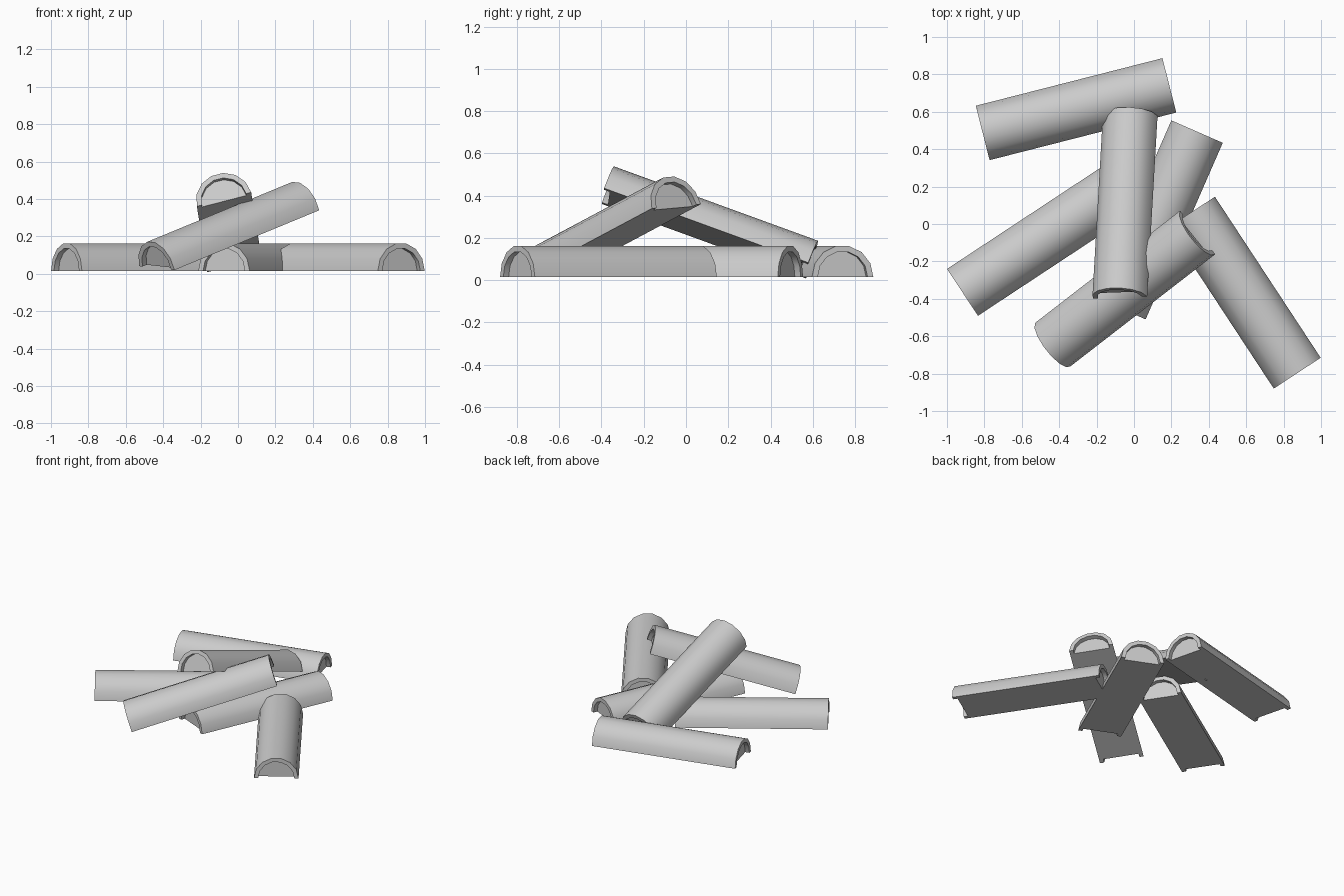
import bpy, bmesh, math
from mathutils import Vector, Matrix

cube = bpy.data.objects.get("Cube")
if cube:
    bpy.data.objects.remove(cube, do_unlink=True)

# One plain grey for every piece
grey = bpy.data.materials.new("plain_grey")
grey.use_nodes = True
grey.diffuse_color = (0.6, 0.6, 0.6, 1)
grey.node_tree.nodes["Principled BSDF"].inputs["Base Color"].default_value = (0.6, 0.6, 0.6, 1)

HALF = 0.515      # half the length of a piece
OUTER = 0.15      # radius of the arch
INNER = 0.122     # radius of the recessed end
RECESS = 0.03     # depth of the recessed end
SIDES = 7         # facets over the arch


def arch(bm, x, radius):
    """Half ring of vertices at x, standing on local z = 0."""
    angles = [math.pi * i / SIDES for i in range(SIDES + 1)]
    return [bm.verts.new((x, radius * math.cos(a), radius * math.sin(a))) for a in angles]


def half_log(name, centre, along, side):
    """Half-round piece with recessed ends; along and side give its pose."""
    bm = bmesh.new()
    stations = [(RECESS - HALF, INNER), (-HALF, INNER), (-HALF, OUTER),
                (HALF, OUTER), (HALF, INNER), (HALF - RECESS, INNER)]
    rings = [arch(bm, x, r) for x, r in stations]
    # Recess walls, rims and curved back
    for a, b in zip(rings, rings[1:]):
        for i in range(SIDES):
            bm.faces.new((a[i], a[i + 1], b[i + 1], b[i]))
    # Recessed ends and flat underside
    bm.faces.new(rings[0])
    bm.faces.new(rings[-1])
    bm.faces.new([r[0] for r in rings] + [r[-1] for r in reversed(rings)])
    bmesh.ops.recalc_face_normals(bm, faces=bm.faces)

    mesh = bpy.data.meshes.new(name)
    bm.to_mesh(mesh)
    bm.free()
    mesh.materials.append(grey)
    obj = bpy.data.objects.new(name, mesh)
    bpy.context.collection.objects.link(obj)

    x = Vector(along).normalized()
    z = x.cross(Vector(side)).normalized()
    y = z.cross(x)
    pose = Matrix((x, y, z)).transposed().to_4x4()
    obj.matrix_world = Matrix.Translation(centre) @ pose

    bpy.ops.object.select_all(action='DESELECT')
    obj.select_set(True)
    bpy.context.view_layer.objects.active = obj
    bpy.ops.object.shade_smooth_by_angle(angle=math.radians(30))


# Pieces lying flat on the ground: name, x, y, heading in degrees
for name, x, y, heading in [("back_half_log", -0.31, 0.614, 14.3),
                            ("right_half_log", -0.487, -0.082, 33.4),
                            ("left_half_log", 0.59, -0.367, 123.3),
                            ("middle_half_log", 0.131, 0.022, 66.4)]:
    a = math.radians(heading)
    half_log(name, (x, y, 0.015), (math.cos(a), math.sin(a), 0), (-math.sin(a), math.cos(a), 0))

# Pieces leaning on the pile
half_log("leaning_half_log", (-0.047, -0.345, 0.19), (0.775, 0.6, 0.32), (-0.19, 0.23, 0.02))
half_log("top_half_log", (-0.047, 0.09, 0.222), (0.055, 0.96, -0.35), (-0.29, -0.01, -0.075))
